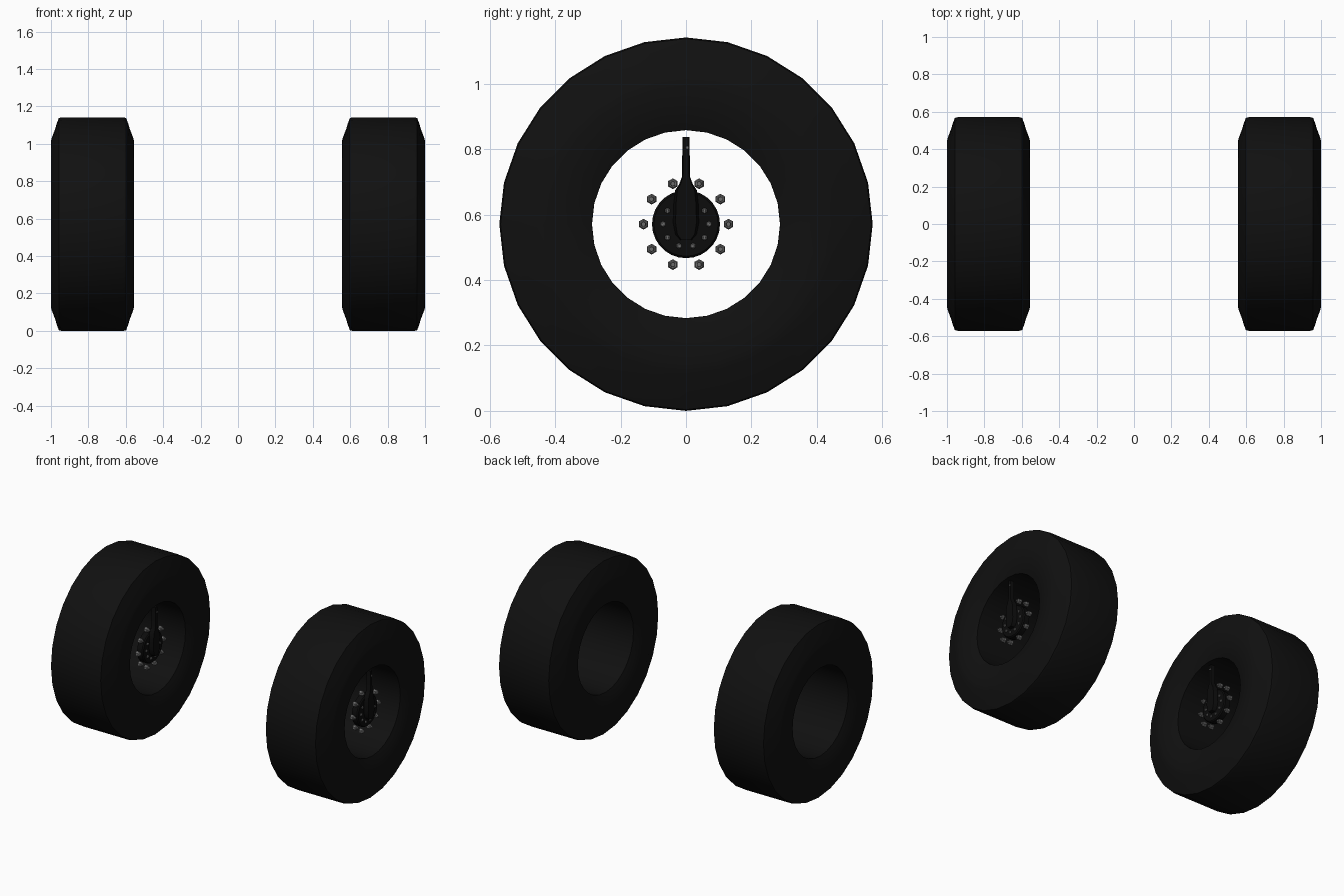
import bpy, bmesh, math
from mathutils import Vector

if "Cube" in bpy.data.objects:
    bpy.data.objects.remove(bpy.data.objects["Cube"])

R = 0.571                      # tyre radius, also axle height
WHEELS = {"left": -0.778, "right": 0.778}


def material(name, v):
    m = bpy.data.materials.new(name)
    m.diffuse_color = (v, v, v, 1)
    m.use_nodes = True
    m.node_tree.nodes["Principled BSDF"].inputs["Base Color"].default_value = m.diffuse_color
    return m


RUBBER = material("black_rubber", 0.0052)
HUB = material("black_hub", 0.0035)
STEEL = material("grey_steel", 0.15)


def finish(bm, name, mat, x, angle=35):
    bmesh.ops.recalc_face_normals(bm, faces=bm.faces)
    me = bpy.data.meshes.new(name)
    bm.to_mesh(me)
    bm.free()
    me.materials.append(mat)
    ob = bpy.data.objects.new(name, me)
    ob.location = (x, 0, R)
    bpy.context.collection.objects.link(ob)
    bpy.ops.object.select_all(action='DESELECT')
    ob.select_set(True)
    bpy.context.view_layer.objects.active = ob
    bpy.ops.object.shade_smooth_by_angle(angle=math.radians(angle))
    return ob


def lathe(bm, profile, sides, closed=False):
    """Spin (x, radius) points around the x axis."""
    rings = []
    for x, r in profile:
        if r == 0:
            rings.append([bm.verts.new((x, 0, 0))] * sides)
            continue
        rings.append([bm.verts.new((x, r * math.sin(2 * math.pi * i / sides),
                                    r * math.cos(2 * math.pi * i / sides)))
                      for i in range(sides)])
    pairs = list(zip(rings, rings[1:]))
    if closed:
        pairs.append((rings[-1], rings[0]))
    for a, b in pairs:
        for i in range(sides):
            j = (i + 1) % sides
            bm.faces.new(list(dict.fromkeys((a[i], a[j], b[j], b[i]))))


def bolt_circle(bm, count, radius, size, x0, x1, tip):
    """Ring of hexagonal nuts, each with a small stud end."""
    for k in range(count):
        a = 2 * math.pi * k / count
        part = bmesh.new()
        lathe(part, [(x0, 0), (x0, size), (x1 - size * 0.3, size), (x1, size * 0.75),
                     (x1, size * 0.5), (x1 + tip, size * 0.45), (x1 + tip, 0)], 6)
        bmesh.ops.translate(part, verts=part.verts,
                            vec=Vector((0, radius * math.cos(a), radius * math.sin(a))))
        tmp = bpy.data.meshes.new("tmp")
        part.to_mesh(tmp)
        part.free()
        bm.from_mesh(tmp)
        bpy.data.meshes.remove(tmp)


# Half of the tyre section: bead, bulging sidewall, shoulder, tread
half = [(0.175, 0.2875), (0.196, 0.288), (0.210, 0.325), (0.220, 0.375), (0.223, 0.425),
        (0.220, 0.455), (0.198, 0.513), (0.192, 0.535), (0.180, 0.567), (0.165, R)]
section = half + [(-x, r) for x, r in reversed(half)]

# Cover outline, right half: rounded belly, neck and slim arm
cover_half = [(0.018, -0.052), (0.033, -0.035), (0.040, 0.0), (0.038, 0.06),
              (0.033, 0.10), (0.021, 0.118), (0.012, 0.142), (0.011, 0.263)]
cover = cover_half + [(-y, z) for y, z in reversed(cover_half)]

for side, x in WHEELS.items():
    # Tyre
    bm = bmesh.new()
    lathe(bm, section, 28, closed=True)
    finish(bm, side + "_tyre", RUBBER, x, 40)

    # Round hub plate
    bm = bmesh.new()
    lathe(bm, [(0.12, 0), (0.12, 0.104), (0.155, 0.104), (0.162, 0.098), (0.162, 0)], 28)
    finish(bm, side + "_hub_plate", HUB, x)

    # Teardrop cover with upright air arm
    bm = bmesh.new()
    base = bm.faces.new([bm.verts.new((0.16, y, z + 0.004)) for y, z in cover])
    top = bmesh.ops.extrude_face_region(bm, geom=[base])["geom"]
    for v in top:
        if isinstance(v, bmesh.types.BMVert):
            v.co = (0.188, v.co.y * 0.8, v.co.z)
    finish(bm, side + "_hub_cover_and_arm", HUB, x)

    # Wheel nuts
    bm = bmesh.new()
    bolt_circle(bm, 10, 0.130, 0.0165, 0.135, 0.158, 0.008)
    finish(bm, side + "_wheel_nuts", STEEL, x)

    # Small hub bolts; the two at the top sit under the cover
    bm = bmesh.new()
    bolt_circle(bm, 10, 0.070, 0.009, 0.158, 0.168, 0.002)
    finish(bm, side + "_hub_bolts", STEEL, x)

    # Arm bolt
    bm = bmesh.new()
    lathe(bm, [(0.186, 0), (0.186, 0.006), (0.192, 0.005), (0.192, 0)], 6)
    bmesh.ops.translate(bm, verts=bm.verts, vec=Vector((0, 0.004, 0.234)))
    finish(bm, side + "_arm_bolt", STEEL, x)
